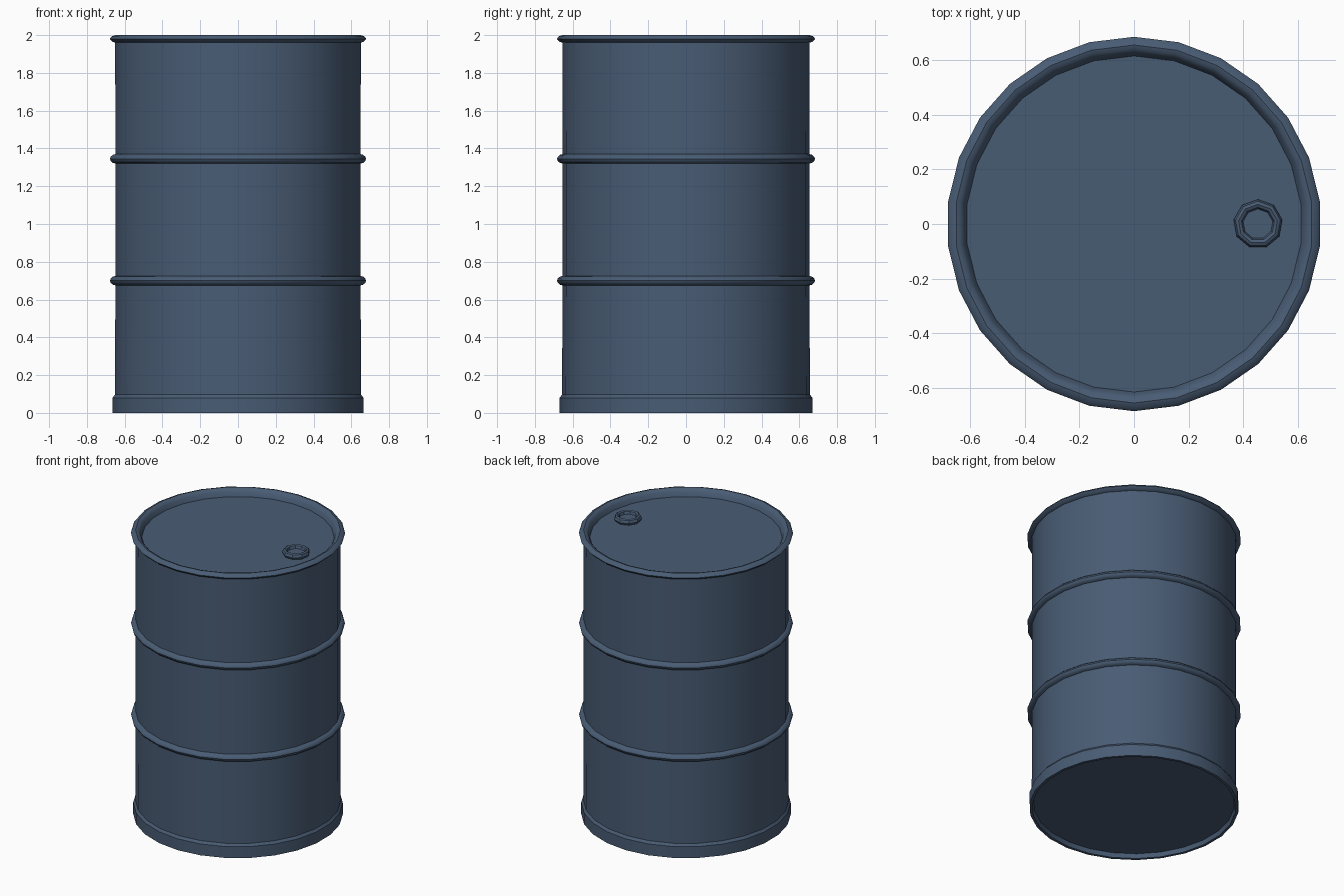
import bpy, bmesh, math

if "Cube" in bpy.data.objects:
    bpy.data.objects.remove(bpy.data.objects["Cube"])

SIDES = 26
steel = bpy.data.materials.new("slate_blue_steel")
steel.diffuse_color = (0.066, 0.107, 0.175, 1.0)
steel.use_nodes = True
steel.node_tree.nodes["Principled BSDF"].inputs["Base Color"].default_value = steel.diffuse_color


def lathe(name, profile, sides=SIDES, centre=(0, 0), closed=False):
    """Spin (radius, z) points around a vertical axis; radius 0 closes an end."""
    bm = bmesh.new()
    rings = []
    for r, z in profile:
        if r == 0:
            rings.append([bm.verts.new((0, 0, z))] * sides)
        else:
            angles = [math.pi / 2 + i * math.tau / sides for i in range(sides)]
            rings.append([bm.verts.new((r * math.cos(a), r * math.sin(a), z)) for a in angles])
    pairs = list(zip(rings, rings[1:]))
    if closed:
        pairs.append((rings[-1], rings[0]))
    for lo, hi in pairs:
        for i in range(sides):
            j = (i + 1) % sides
            corners = list(dict.fromkeys((lo[i], lo[j], hi[j], hi[i])))
            bm.faces.new(corners)
    bmesh.ops.recalc_face_normals(bm, faces=bm.faces)
    mesh = bpy.data.meshes.new(name)
    bm.to_mesh(mesh)
    bm.free()
    mesh.materials.append(steel)
    obj = bpy.data.objects.new(name, mesh)
    obj.location = (centre[0], centre[1], 0)
    bpy.context.collection.objects.link(obj)
    bpy.ops.object.select_all(action='DESELECT')
    obj.select_set(True)
    bpy.context.view_layer.objects.active = obj
    bpy.ops.object.shade_smooth_by_angle(angle=math.radians(35))
    return obj


def hoop(z):
    """Rolled hoop bulging out of the wall at height z."""
    return [(0.654, z - 0.025), (0.668, z - 0.021), (0.679, z - 0.011), (0.683, z),
            (0.679, z + 0.011), (0.668, z + 0.021), (0.654, z + 0.025)]


# Drum: recessed floor, bottom skirt, wall with two hoops, rolled rim, sunken lid
profile = [(0, 0.03), (0.642, 0.03), (0.650, 0.0), (0.669, 0.0), (0.669, 0.08), (0.656, 0.097)]
profile += hoop(0.70) + hoop(1.345)
profile += [(0.655, 1.960), (0.671, 1.965), (0.684, 1.980), (0.674, 1.993), (0.654, 2.0),
            (0.638, 1.995), (0.625, 1.980), (0.614, 1.950), (0, 1.950)]
lathe("drum_body", profile)

# Filler bung: a low collar with a sunken plug
lathe("filler_bung", [(0.080, 1.945), (0.090, 1.965), (0.083, 1.983), (0.072, 1.989),
                      (0.061, 1.983), (0.055, 1.966), (0, 1.966)],
      sides=9, centre=(0.453, 0))
